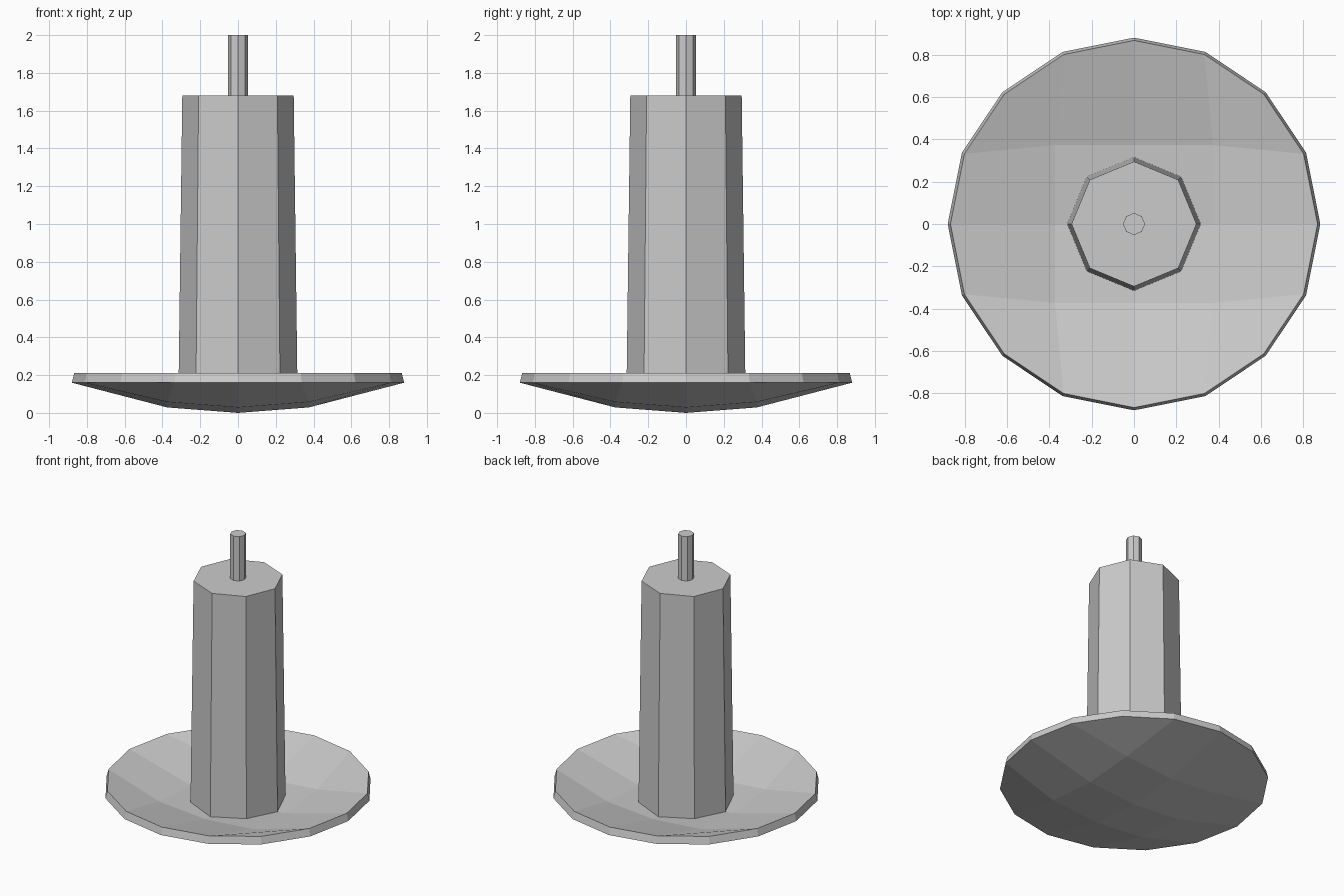
import bpy, bmesh
from math import sin, cos, pi

if "Cube" in bpy.data.objects:
    bpy.data.objects.remove(bpy.data.objects["Cube"])


def make_object(name, bm):
    bmesh.ops.recalc_face_normals(bm, faces=bm.faces)
    mesh = bpy.data.meshes.new(name)
    bm.to_mesh(mesh)
    bm.free()
    obj = bpy.data.objects.new(name, mesh)
    bpy.context.collection.objects.link(obj)
    return obj


def prism(name, sides, r_bottom, r_top, z0, z1):
    """Closed tapered prism with corners on the axes."""
    bm = bmesh.new()
    rings = []
    for r, z in ((r_bottom, z0), (r_top, z1)):
        rings.append([bm.verts.new((r * cos(2 * pi * i / sides),
                                    r * sin(2 * pi * i / sides), z))
                      for i in range(sides)])
    bm.faces.new(rings[0][::-1])
    bm.faces.new(rings[1])
    for i in range(sides):
        j = (i + 1) % sides
        bm.faces.new((rings[0][i], rings[0][j], rings[1][j], rings[1][i]))
    return make_object(name, bm)


# Shallow dish: 16-sided disc filled with a 4 x 4 grid, curved and thickened
RADIUS, RISE, THICK, INNER = 0.88, 0.16, 0.052, 0.375


def grid_point(i, j):
    if max(abs(i), abs(j)) < 2:
        return i * INNER, j * INNER
    if abs(i) == 2:
        a = pi / 8 * j
        return (1 if i > 0 else -1) * RADIUS * cos(a), RADIUS * sin(a)
    a = pi / 8 * i
    return RADIUS * sin(a), (1 if j > 0 else -1) * RADIUS * cos(a)


bm = bmesh.new()
lower, upper = {}, {}
for i in range(-2, 3):
    for j in range(-2, 3):
        x, y = grid_point(i, j)
        q = (x * x + y * y) / RADIUS ** 2
        z = RISE * q
        lower[i, j] = bm.verts.new((x, y, z))
        s = 1 - 0.015 * q
        upper[i, j] = bm.verts.new((x * s, y * s, z + THICK))
for i in range(-2, 2):
    for j in range(-2, 2):
        loop = [(i, j), (i + 1, j), (i + 1, j + 1), (i, j + 1)]
        bm.faces.new([upper[k] for k in loop])
        bm.faces.new([lower[k] for k in reversed(loop)])
# Rim wall around the dish
border = ([(i, -2) for i in range(-2, 2)] + [(2, j) for j in range(-2, 2)]
          + [(i, 2) for i in range(2, -2, -1)] + [(-2, j) for j in range(2, -2, -1)])
for a, b in zip(border, border[1:] + border[:1]):
    bm.faces.new((lower[a], lower[b], upper[b], upper[a]))
make_object("dish", bm)

# Octagonal candle body and its wick
prism("candle_body", 8, 0.316, 0.295, 0.05, 1.68)
prism("wick", 8, 0.052, 0.052, 1.68, 2.0)
